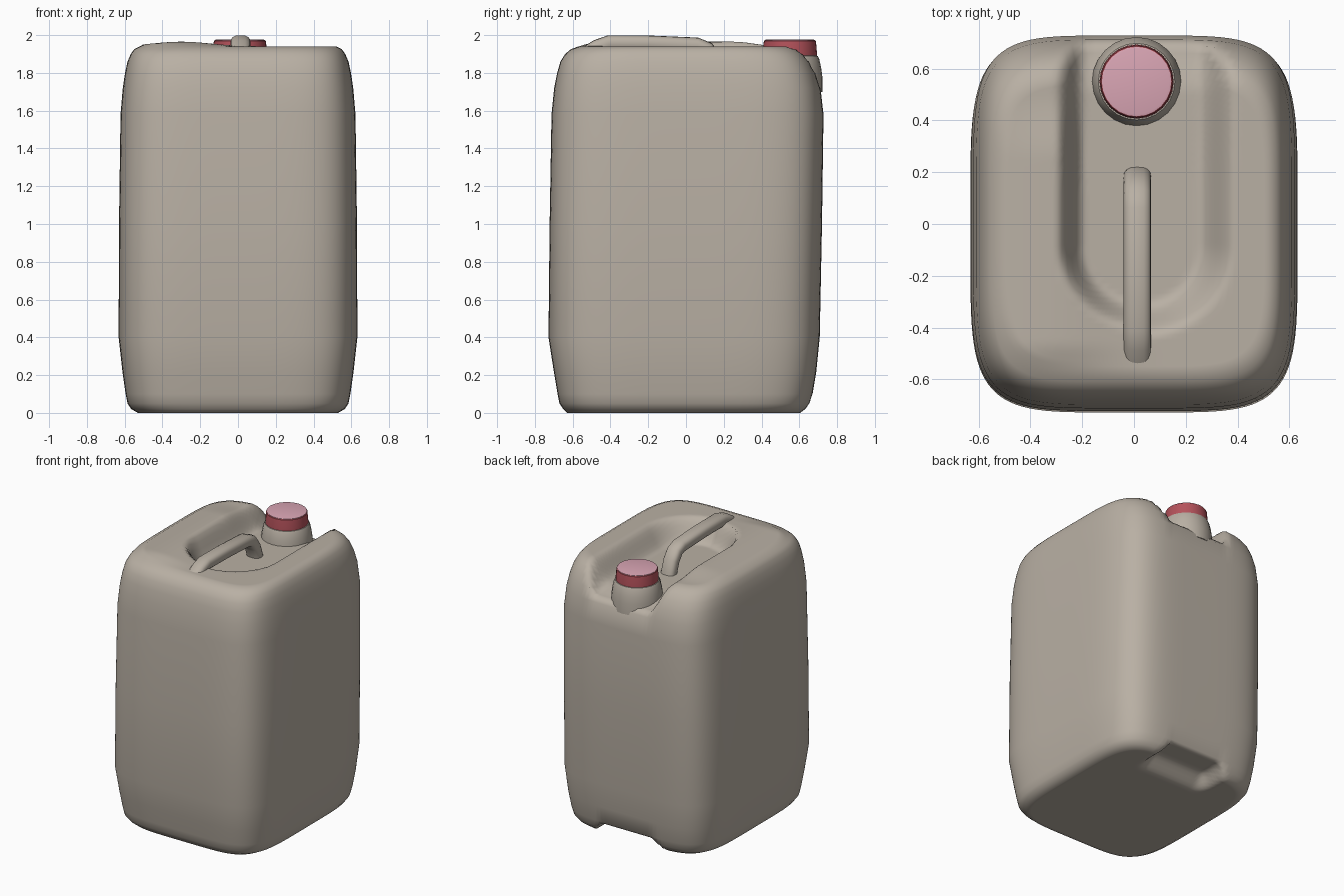
import bpy, bmesh, math

if "Cube" in bpy.data.objects:
    bpy.data.objects.remove(bpy.data.objects["Cube"])


def material(name, rgb):
    m = bpy.data.materials.new(name)
    m.diffuse_color = (*rgb, 1)
    m.use_nodes = True
    m.node_tree.nodes["Principled BSDF"].inputs["Base Color"].default_value = m.diffuse_color
    return m


PLASTIC = material("grey_beige_plastic", (0.485, 0.434, 0.371))
RED = material("red_cap", (0.46, 0.085, 0.105))
PINK = material("pink_cap_top", (0.70, 0.38, 0.46))


def loft(name, rings, mat, angle=40):
    """Skin equal-length closed rings and cap both ends."""
    bm = bmesh.new()
    vs = [[bm.verts.new(p) for p in r] for r in rings]
    n = len(vs[0])
    for a, b in zip(vs, vs[1:]):
        for i in range(n):
            j = (i + 1) % n
            bm.faces.new((a[i], a[j], b[j], b[i]))
    bm.faces.new(vs[0][::-1])
    bm.faces.new(vs[-1])
    bmesh.ops.recalc_face_normals(bm, faces=bm.faces)
    me = bpy.data.meshes.new(name)
    bm.to_mesh(me)
    bm.free()
    ob = bpy.data.objects.new(name, me)
    bpy.context.collection.objects.link(ob)
    me.materials.append(mat)
    bpy.ops.object.select_all(action='DESELECT')
    ob.select_set(True)
    bpy.context.view_layer.objects.active = ob
    bpy.ops.object.shade_smooth_by_angle(angle=math.radians(angle))
    return ob


def lathe(name, profile, mat, cx, cy, n=24):
    rings = [[(cx + r * math.cos(2 * math.pi * i / n),
               cy + r * math.sin(2 * math.pi * i / n), z) for i in range(n)]
             for r, z in profile]
    return loft(name, rings, mat)


def squircle(k, p):
    """Unit rounded square, 4k points spread evenly along the sides."""
    pts = []
    for side in range(4):
        for i in range(k):
            u, v = 1 - 2 * i / k, 1
            for _ in range(side):
                u, v = -v, u
            s = (abs(u) ** p + abs(v) ** p) ** (-1 / p)
            pts.append((u * s, v * s))
    return pts


def smooth(a, b, t):
    t = min(1, max(0, (t - a) / (b - a)))
    return t * t * (3 - 2 * t)


# Body: rounded box whose top dips in a U-shaped basin open to the back
def top_limit(x, y):
    r = math.hypot(x - 0.03, min(y + 0.08, 0))
    basin = 1 - smooth(0.22, 0.36 if x > 0 else 0.33, r)
    crown = 0.025 * math.exp(-((x + 0.3) / 0.22) ** 2) * (1 - smooth(0.25, 0.5, y))
    rim = 1.94 + crown * smooth(-0.6, -0.45, y)
    floor = 1.79 - 0.04 * smooth(0.5, 0.7, y)
    return rim * (1 - basin) + floor * basin


def bottom_limit(x, y):
    return 0.085 * (1 - smooth(0.2, 0.29, abs(x - 0.02))) * smooth(0.36, 0.5, y)


# z, half width, front y, back y
SIDES = [(0, 0.53, -0.63, 0.61), (0.02, 0.565, -0.65, 0.635),
         (0.05, 0.585, -0.67, 0.655), (0.1, 0.595, -0.68, 0.67),
         (0.22, 0.612, -0.70, 0.69), (0.4, 0.632, -0.728, 0.708),
         (1.0, 0.63, -0.722, 0.72), (1.58, 0.622, -0.712, 0.728),
         (1.72, 0.61, -0.698, 0.712), (1.80, 0.598, -0.682, 0.688),
         (1.86, 0.585, -0.665, 0.66), (1.90, 0.568, -0.64, 0.63),
         (1.925, 0.55, -0.61, 0.60), (1.94, 0.52, -0.57, 0.56)]
STEPS = 28
plan = squircle(40, 5)
levels = [(s, i / STEPS) for s, i in [(SIDES[0], i) for i in range(1, STEPS)]]
levels += [(s, 1) for s in SIDES]
levels += [((2.0,) + SIDES[-1][1:], i / STEPS) for i in range(STEPS - 1, 0, -1)]
rings = []
for (z, w, y0, y1), k in levels:
    ring = []
    for u, v in plan:
        x, y = u * w * k, (y0 + y1) / 2 + v * (y1 - y0) / 2 * k
        ring.append((x, y, max(bottom_limit(x, y), min(z, top_limit(x, y)))))
    rings.append(ring)
loft("container_body", rings, PLASTIC, 60)

# Handle: rounded bar bridging the basin
path = [(-0.54, 1.89), (-0.47, 1.935), (-0.41, 1.957), (-0.2, 1.956), (0.06, 1.945),
        (0.11, 1.925), (0.15, 1.87), (0.175, 1.80), (0.185, 1.75)]
rings = []
for i, (y, z) in enumerate(path):
    a, b = path[max(i - 1, 0)], path[min(i + 1, len(path) - 1)]
    d = math.hypot(b[0] - a[0], b[1] - a[1])
    ty, tz = (b[0] - a[0]) / d, (b[1] - a[1]) / d
    rings.append([(0.013 + u * 0.053, y - tz * v * 0.042, z + ty * v * 0.042)
                  for u, v in squircle(4, 2.8)])
loft("handle", rings, PLASTIC, 60)

# Neck and screw cap
CX, CY = 0.01, 0.55
lathe("neck", [(0.172, 1.70), (0.172, 1.78), (0.165, 1.83), (0.155, 1.875),
               (0.148, 1.89), (0.12, 1.895)], PLASTIC, CX, CY)
lathe("cap_side", [(0.143, 1.885), (0.143, 1.91), (0.138, 1.968), (0.132, 1.973)],
      RED, CX, CY)
lathe("cap_top", [(0.134, 1.968), (0.134, 1.974), (0.126, 1.976)], PINK, CX, CY)
